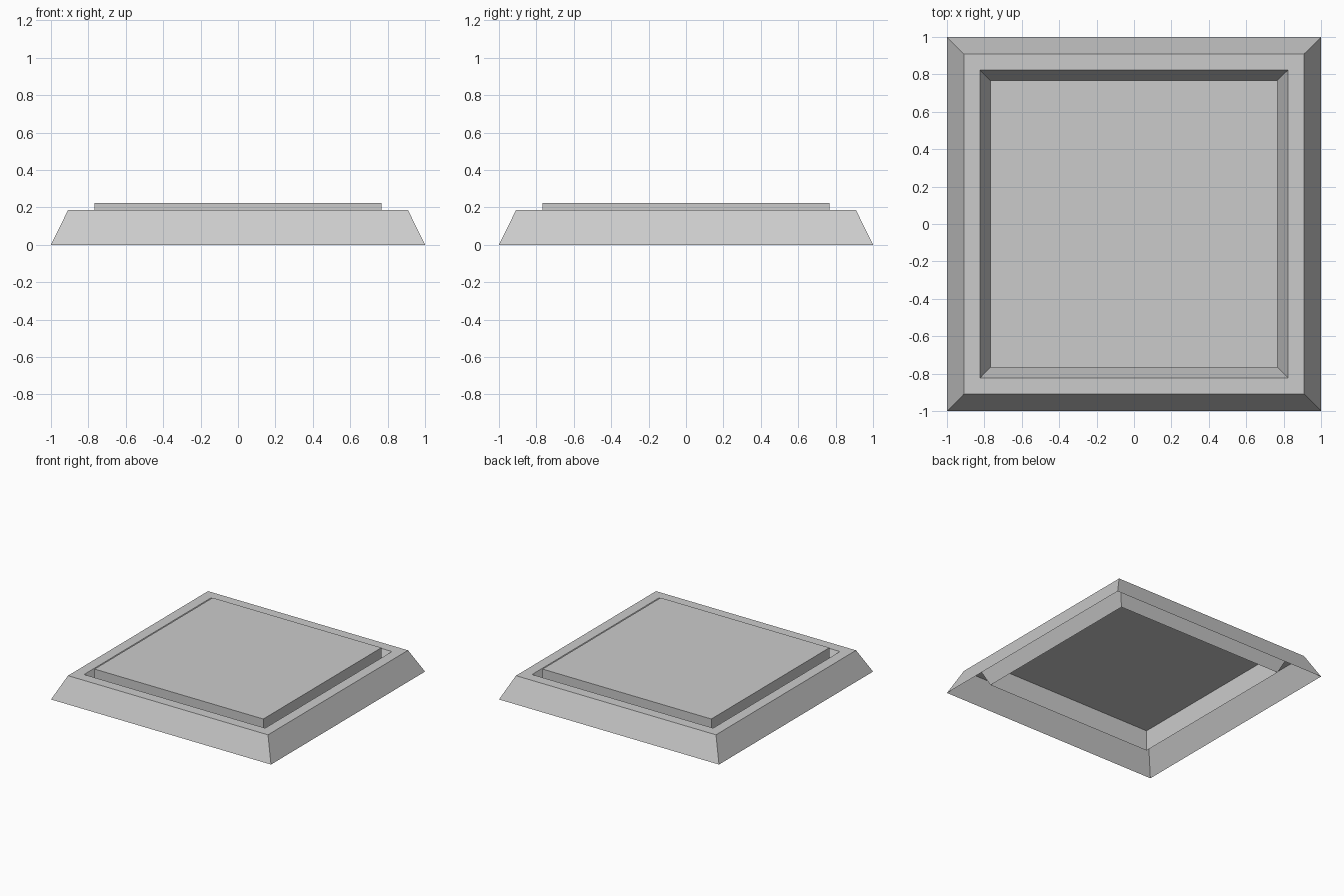
import bpy
import bmesh

if "Cube" in bpy.data.objects:
    bpy.data.objects.remove(bpy.data.objects["Cube"])


def square_shell(name, profile, capped=False):
    """Loft square rings through (half_width, z) profile points."""
    bm = bmesh.new()
    rings = [[bm.verts.new((sx * r, sy * r, z))
              for sx, sy in ((-1, -1), (1, -1), (1, 1), (-1, 1))]
             for r, z in profile]
    for a, b in zip(rings, rings[1:]):
        for i in range(4):
            j = (i + 1) % 4
            bm.faces.new((a[i], a[j], b[j], b[i]))
    if capped:
        bm.faces.new(rings[-1])
    mesh = bpy.data.meshes.new(name)
    bm.to_mesh(mesh)
    bm.free()
    obj = bpy.data.objects.new(name, mesh)
    bpy.context.collection.objects.link(obj)
    return obj


GROOVE = (0.767, 0.052)  # bottom of the V groove where frame meets panel

# Bevelled outer frame: sloped side, flat rim, sloped groove wall (open below)
square_shell("frame", [(1.0, 0.0), (0.909, 0.185), (0.823, 0.185), GROOVE])

# Raised plate: straight sides rising from the groove, closed on top only
square_shell("raised_plate", [GROOVE, (0.767, 0.223)], capped=True)
